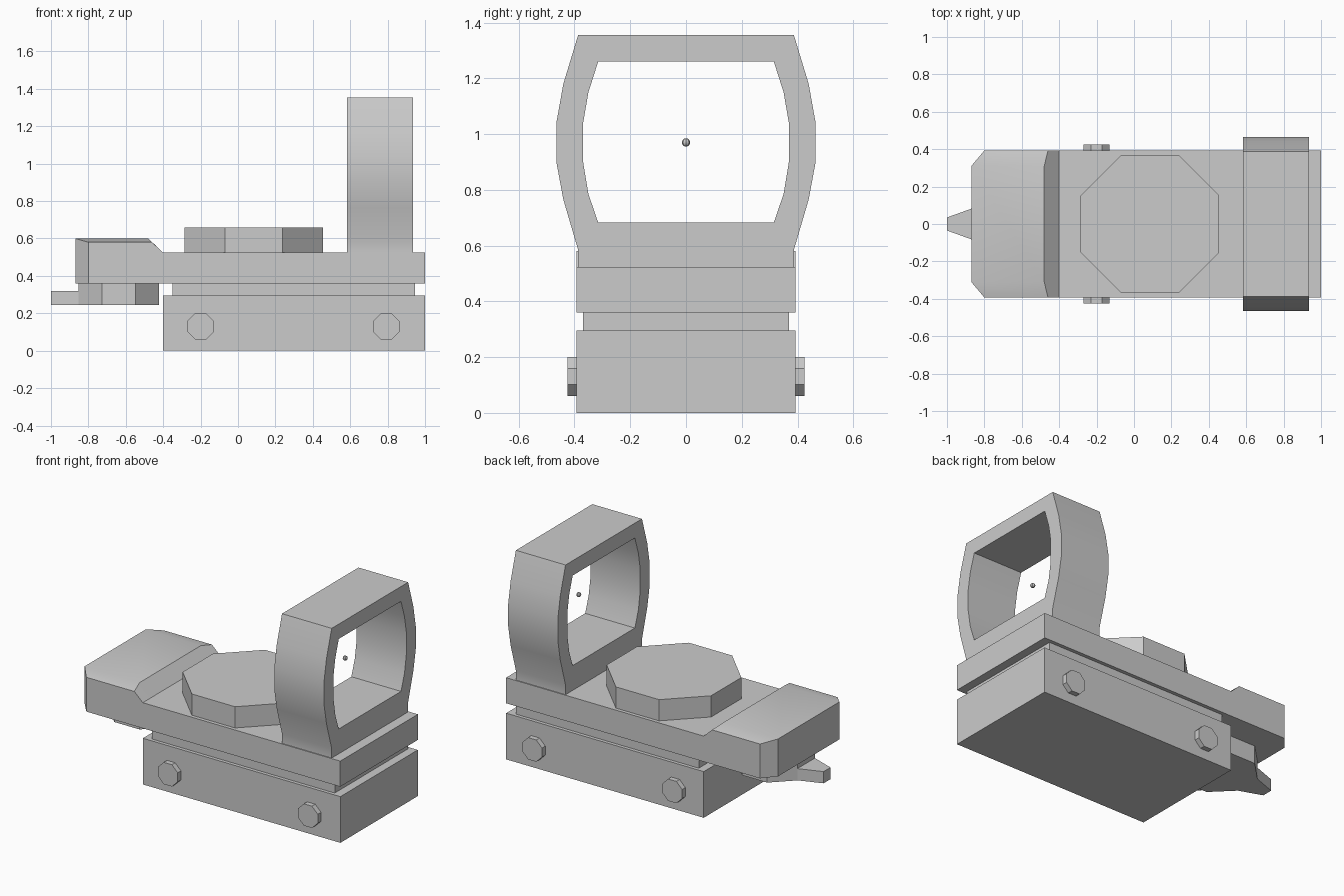
import bpy, bmesh, math
from mathutils import Matrix, Vector

cube = bpy.data.objects.get("Cube")
if cube:
    bpy.data.objects.remove(cube, do_unlink=True)

GREY = (0.6, 0.6, 0.6, 1)
metal = bpy.data.materials.new("grey_metal")
metal.use_nodes = True
metal.diffuse_color = GREY
metal.node_tree.nodes["Principled BSDF"].inputs["Base Color"].default_value = GREY


def finish(name, bm):
    bmesh.ops.recalc_face_normals(bm, faces=bm.faces[:])
    mesh = bpy.data.meshes.new(name)
    bm.to_mesh(mesh)
    bm.free()
    mesh.materials.append(metal)
    obj = bpy.data.objects.new(name, mesh)
    bpy.context.collection.objects.link(obj)
    bpy.ops.object.select_all(action='DESELECT')
    obj.select_set(True)
    bpy.context.view_layer.objects.active = obj
    bpy.ops.object.shade_smooth_by_angle(angle=math.radians(30))
    return obj


def box(name, x0, x1, half_y, z0, z1):
    bm = bmesh.new()
    bmesh.ops.create_cube(bm, size=1)
    bmesh.ops.scale(bm, vec=(x1 - x0, 2 * half_y, z1 - z0), verts=bm.verts)
    bmesh.ops.translate(bm, vec=((x0 + x1) / 2, 0, (z0 + z1) / 2), verts=bm.verts)
    return finish(name, bm)


def octagon(name, centre, half_width, depth, axis='Z'):
    """Eight-sided prism with flats facing the main axes."""
    bm = bmesh.new()
    r = half_width / math.cos(math.pi / 8)
    bmesh.ops.create_cone(bm, cap_ends=True, segments=8, radius1=r, radius2=r, depth=depth)
    bmesh.ops.rotate(bm, matrix=Matrix.Rotation(math.pi / 8, 3, 'Z'), verts=bm.verts)
    if axis == 'Y':
        bmesh.ops.rotate(bm, matrix=Matrix.Rotation(math.pi / 2, 3, 'X'), verts=bm.verts)
    bmesh.ops.translate(bm, vec=centre, verts=bm.verts)
    return finish(name, bm)


def extrude(bm, vec):
    out = bmesh.ops.extrude_face_region(bm, geom=bm.faces[:])
    moved = [g for g in out["geom"] if isinstance(g, bmesh.types.BMVert)]
    bmesh.ops.translate(bm, vec=vec, verts=moved)


# Mounting block and the narrower neck above it
box("mount_block", -0.40, 1.0, 0.392, 0, 0.296)
box("neck", -0.35, 0.945, 0.37, 0.296, 0.36)

# Body: side profiles lofted across the width, with a raised crowned rear
def section(y, rear, slope_x, top):
    return [(x, y, z) for x, z in ((rear, 0.36), (1, 0.36), (1, 0.524),
                                   (-0.40, 0.524), (slope_x, top), (rear, top))]

bm = bmesh.new()
rings = []
for y in (-0.393, -0.31, 0.31, 0.393):
    shape = (-0.80, -0.46, 0.58) if abs(y) > 0.35 else (-0.87, -0.48, 0.60)
    rings.append([bm.verts.new(p) for p in section(y, *shape)])
for a, b in zip(rings, rings[1:]):
    for i in range(6):
        j = (i + 1) % 6
        bm.faces.new((a[i], a[j], b[j], b[i]))
bm.faces.new(rings[0])
bm.faces.new(rings[-1])
finish("body", bm)

# Large dial on top
octagon("top_dial", (0.085, 0, 0.59), 0.37, 0.14)

# Viewing hood: a bowed frame standing on a short foot
outer = [(0.387, 1.355), (0.44, 1.18), (0.465, 1.04), (0.465, 0.90), (0.44, 0.765), (0.387, 0.585)]
inner = [(0.315, 1.26), (0.35, 1.15), (0.369, 1.04), (0.369, 0.90), (0.35, 0.785), (0.315, 0.683)]
bm = bmesh.new()

def frame_loop(half):
    full = half + [(-y, z) for y, z in reversed(half)]
    return [bm.verts.new((0.583, y, z)) for y, z in full]

out_v, in_v = frame_loop(outer), frame_loop(inner)
foot = [bm.verts.new((0.583, y, 0.524)) for y in (0.387, -0.387)]
for i in range(12):
    j = (i + 1) % 12
    lower = foot if i == 5 else []
    bm.faces.new([out_v[i], *lower, out_v[j], in_v[j], in_v[i]])
extrude(bm, Vector((0.352, 0, 0)))
finish("viewing_hood", bm)

# Small aiming bead floating in the hood
bm = bmesh.new()
bmesh.ops.create_uvsphere(bm, u_segments=8, v_segments=6, radius=0.015)
bmesh.ops.translate(bm, vec=(0.76, 0, 0.97), verts=bm.verts)
finish("aiming_bead", bm)

# Clamp bolts on both sides
for side, label in ((-1, "right"), (1, "left")):
    for x, end in ((-0.2, "rear"), (0.793, "front")):
        octagon(f"{label}_{end}_bolt", (x, side * 0.405, 0.13), 0.07, 0.04, 'Y')

# Rotary switch under the rear with its tapered lever
octagon("switch_dial", (-0.637, 0, 0.3025), 0.215, 0.115)
bm = bmesh.new()
bm.faces.new([bm.verts.new((x, y, 0.245)) for x, y in
              ((-1, -0.035), (-0.85, -0.089), (-0.85, 0.089), (-1, 0.035))])
extrude(bm, Vector((0, 0, 0.075)))
finish("switch_lever", bm)
